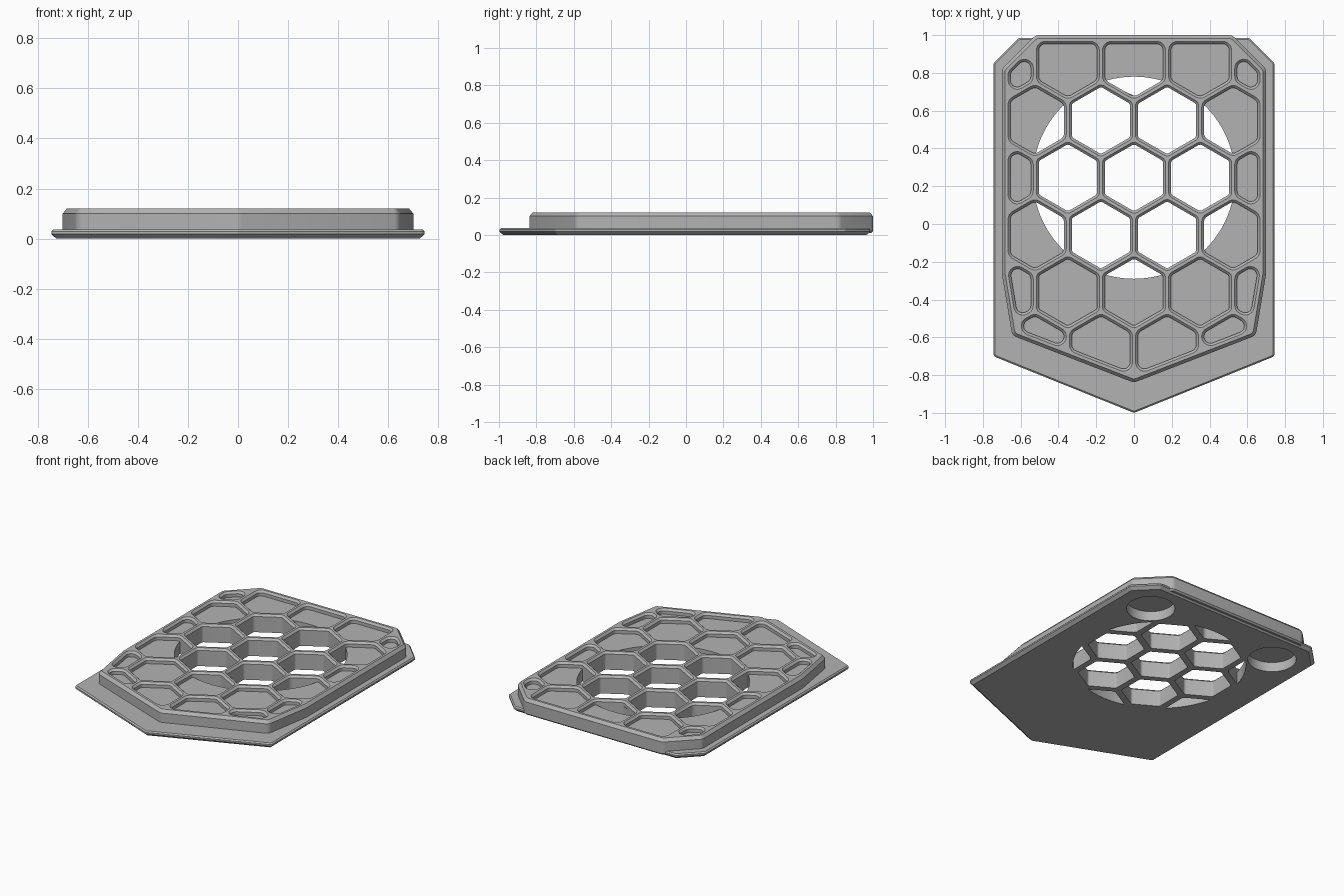
import bpy, bmesh, math
from mathutils import Vector

if "Cube" in bpy.data.objects:
    bpy.data.objects.remove(bpy.data.objects["Cube"])

TOP, FLOOR = 0.12, 0.085        # rim height, cell floor height
PITCH, MID = 0.35, 0.245        # honeycomb pitch, centre of opening
GAP, CHAMFER = 0.021, 0.013     # half bar width, bar chamfer

grey = bpy.data.materials.new("light grey")
grey.use_nodes = True
grey.diffuse_color = (0.45, 0.45, 0.45, 1)
grey.node_tree.nodes["Principled BSDF"].inputs["Base Color"].default_value = (0.45, 0.45, 0.45, 1)


def mirrored(half):
    """Counter-clockwise outline from its +x half, listed front to back."""
    return half + [(-x, y) for x, y in reversed(half) if x > 0]


def normals(points):
    out = []
    for a, b in zip(points, points[1:] + points[:1]):
        d = (Vector(b) - Vector(a)).normalized()
        out.append(Vector((d.y, -d.x)))
    return out


def planes(points, inset=0):
    return [(n, n.dot(Vector(p)) - inset) for n, p in zip(normals(points), points)]


def clip(halves):
    """Convex polygon bounded by half planes."""
    poly = [Vector(p) for p in ((-2, -2), (2, -2), (2, 2), (-2, 2))]
    for n, d in halves:
        out = []
        for a, b in zip(poly, poly[1:] + poly[:1]):
            da, db = n.dot(a) - d, n.dot(b) - d
            if da <= 0:
                out.append(a)
            if (da < 0 < db) or (db < 0 < da):
                out.append(a.lerp(b, da / (da - db)))
        poly = [p for i, p in enumerate(out) if (p - out[i - 1]).length > 1e-4]
        if len(poly) < 3:
            return []
    return poly


def rounded(core, radius):
    """Grow a convex core by a radius, giving arcs at its corners."""
    ns, out = normals(core), []
    for i, c in enumerate(core):
        a = math.atan2(ns[i - 1].y, ns[i - 1].x)
        turn = (math.atan2(ns[i].y, ns[i].x) - a) % math.tau
        steps = max(1, math.ceil(turn / 0.3))
        for k in range(steps + 1):
            t = a + turn * k / steps
            out.append(c + radius * Vector((math.cos(t), math.sin(t))))
    return out


def loft(bm, rings):
    """Closed solid through (outline, z) rings of equal point count."""
    loops = [[bm.verts.new((p.x, p.y, z)) for p in ring] for ring, z in rings]
    for low, high in zip(loops, loops[1:]):
        for i in range(len(low)):
            bm.faces.new((low[i - 1], low[i], high[i], high[i - 1]))
    bm.faces.new(loops[0][::-1])
    bm.faces.new(loops[-1])


def finish(bm, name):
    bmesh.ops.recalc_face_normals(bm, faces=bm.faces)
    mesh = bpy.data.meshes.new(name)
    bm.to_mesh(mesh)
    bm.free()
    mesh.materials.append(grey)
    obj = bpy.data.objects.new(name, mesh)
    bpy.context.collection.objects.link(obj)
    return obj


def slab(name, outline, radius, profile):
    core = clip(planes(outline, radius))
    bm = bmesh.new()
    loft(bm, [(rounded(core, radius + off), z) for off, z in profile])
    return finish(bm, name)


def combine(target, tool, operation):
    mod = target.modifiers.new(tool.name, 'BOOLEAN')
    mod.object, mod.operation, mod.solver = tool, operation, 'EXACT'
    tool.hide_render = True
    bpy.context.view_layer.objects.active = target
    bpy.ops.object.modifier_apply(modifier=mod.name)
    bpy.data.objects.remove(tool)


# Flange plate and raised body
plate_outline = mirrored([(0, -1), (0.745, -0.7), (0.745, 0.85), (0.61, 0.985)])
body_outline = mirrored([(0, -0.84), (0.645, -0.59), (0.7, -0.26), (0.7, 0.82), (0.52, 1)])
cover = slab("vent_cover", plate_outline, 0.025,
             [(-0.02, 0), (0, 0.018), (0, 0.028), (-0.008, 0.036)])
body = slab("raised_body", body_outline, 0.04,
            [(-0.01, 0.01), (0, 0.02), (0, 0.1), (-0.017, TOP)])
combine(cover, body, 'UNION')

# Honeycomb cells, trimmed by the rim, open inside the round hole
circle = [(0.535 * math.cos(math.tau * i / 96), MID + 0.535 * math.sin(math.tau * i / 96))
          for i in range(96)]
cells, openings = bmesh.new(), bmesh.new()
for row in range(-3, 3):
    for col in range(-3, 4):
        centre = Vector(((col + row % 2 / 2) * PITCH, MID + row * PITCH * math.sqrt(0.75)))
        sides = []
        for k in range(6):
            n = Vector((math.cos(k * math.pi / 3), math.sin(k * math.pi / 3)))
            sides.append((n, n.dot(centre) + PITCH / 2 - GAP))
        rim = planes(body_outline, 0.046)
        trimmed = any(n.dot(centre) + PITCH / 2 > d for n, d in rim)
        r = 0.035 if trimmed else 0.02
        core = clip([(n, d - r) for n, d in sides + rim])
        if not core:
            continue
        shape = rounded(core, r)
        flare = rounded(core, r + CHAMFER)
        wide = rounded(core, r + 2 * CHAMFER)
        through = (centre - Vector((0, MID))).length < PITCH * 1.1
        loft(cells, [(shape, -0.05 if through else FLOOR), (shape, TOP - CHAMFER),
                     (flare, TOP), (wide, TOP + CHAMFER)])
        if not through:
            hole = clip(planes(shape) + planes(circle))
            if hole:
                loft(openings, [(hole, -0.05), (hole, FLOOR + 0.01)])
combine(cover, finish(cells, "cell_cutter"), 'DIFFERENCE')
combine(cover, finish(openings, "opening_cutter"), 'DIFFERENCE')

# Round pockets under the back corners
pockets = bmesh.new()
for side in (-1, 1):
    ring = [Vector((side * 0.49 + 0.15 * math.cos(math.tau * i / 48),
                    0.745 + 0.15 * math.sin(math.tau * i / 48))) for i in range(48)]
    loft(pockets, [(ring, -0.05), (ring, 0.065)])
combine(cover, finish(pockets, "pocket_cutter"), 'DIFFERENCE')

bpy.ops.object.select_all(action='DESELECT')
cover.select_set(True)
bpy.context.view_layer.objects.active = cover
bpy.ops.object.shade_smooth_by_angle(angle=math.radians(25))
